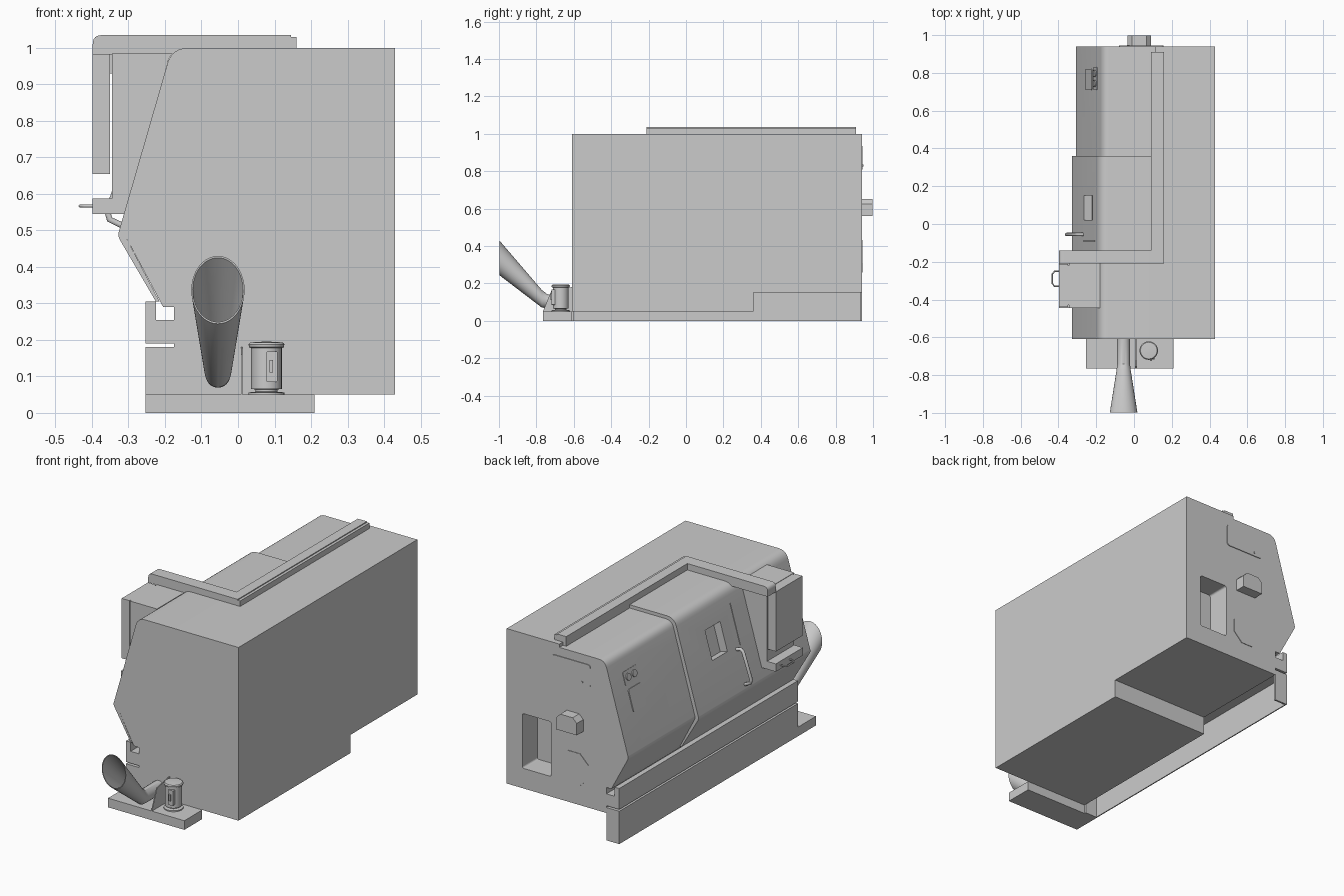
import bpy, bmesh, math
from mathutils import Vector

if "Cube" in bpy.data.objects:
    bpy.data.objects.remove(bpy.data.objects["Cube"])

SLOPE = 0.289                      # lean of the side hood
TILT = math.atan(SLOPE)


def mesh(name, bm, smooth=False):
    bmesh.ops.recalc_face_normals(bm, faces=bm.faces)
    me = bpy.data.meshes.new(name)
    bm.to_mesh(me)
    bm.free()
    ob = bpy.data.objects.new(name, me)
    bpy.context.collection.objects.link(ob)
    if smooth:
        bpy.ops.object.select_all(action='DESELECT')
        ob.select_set(True)
        bpy.context.view_layer.objects.active = ob
        bpy.ops.object.shade_smooth_by_angle(angle=math.radians(35))
    return ob


def fillet(pts, n=6):
    """Round 2D corners given as (x, y, radius)."""
    out = []
    for i, p in enumerate(pts):
        c = Vector(p[:2])
        if len(p) < 3:
            out.append(c)
            continue
        a = (Vector(pts[i - 1][:2]) - c).normalized()
        b = (Vector(pts[(i + 1) % len(pts)][:2]) - c).normalized()
        d = p[2] / math.tan(a.angle(b) / 2)
        s, e = c + a * d, c + b * d
        for k in range(n + 1):
            t = k / n
            out.append(s * (1 - t) ** 2 + c * 2 * t * (1 - t) + e * t * t)
    return out


def prism(name, pts, axis, lo, hi, smooth=False):
    """Extrude a 2D profile along an axis."""
    place = {'x': lambda p, d: (d, p[0], p[1]),
             'y': lambda p, d: (p[0], d, p[1]),
             'z': lambda p, d: (p[0], p[1], d)}[axis]
    bm = bmesh.new()
    f = bm.faces.new([bm.verts.new(place(p, lo)) for p in fillet(pts)])
    r = bmesh.ops.extrude_face_region(bm, geom=[f])
    move = Vector(place((0, 0), hi - lo))
    bmesh.ops.translate(bm, vec=move, verts=[v for v in r['geom'] if isinstance(v, bmesh.types.BMVert)])
    return mesh(name, bm, smooth)


def box(name, x0, x1, y0, y1, z0, z1):
    return prism(name, [(x0, y0), (x1, y0), (x1, y1), (x0, y1)], 'z', z0, z1)


def rrect(a0, a1, b0, b1, r):
    return [(a0, b0, r), (a1, b0, r), (a1, b1, r), (a0, b1, r)]


def on_slope(ob, z, y, rear=False):
    """Lay a part modelled at the origin (outward = -x) on the leaning hood."""
    ob.rotation_euler.y = TILT
    ob.location = (-0.181 - (1 - z) * SLOPE + (0.02 if rear else 0), y, z)
    return ob


def cut(ob, cutter):
    m = ob.modifiers.new('cut', 'BOOLEAN')
    m.operation, m.solver, m.object = 'DIFFERENCE', 'EXACT', cutter
    cutter.hide_render = True
    cutter.hide_viewport = True


def loft(name, rings, n=32, capped=True):
    """Skin rings of (centre, u, v) where u and v are the half axes."""
    bm = bmesh.new()
    loops = []
    for c, u, v in rings:
        c, u, v = Vector(c), Vector(u), Vector(v)
        loops.append([bm.verts.new(c + u * math.cos(2 * math.pi * k / n) + v * math.sin(2 * math.pi * k / n))
                      for k in range(n)])
    for a, b in zip(loops, loops[1:]):
        for k in range(n):
            bm.faces.new((a[k], a[(k + 1) % n], b[(k + 1) % n], b[k]))
    if capped:
        bm.faces.new(loops[0])
        bm.faces.new(loops[-1])
    return mesh(name, bm, True)


def lathe(name, x, y, prof, n=32):
    return loft(name, [((x, y, z), (r, 0, 0), (0, r, 0)) for r, z in prof], n)


def tube(name, pts, r):
    cu = bpy.data.curves.new(name, 'CURVE')
    cu.dimensions, cu.bevel_depth, cu.bevel_resolution = '3D', r, 3
    cu.use_fill_caps = True
    s = cu.splines.new('POLY')
    s.points.add(len(pts) - 1)
    for p, q in zip(s.points, pts):
        p.co = (*q, 1)
    ob = bpy.data.objects.new(name, cu)
    bpy.context.collection.objects.link(ob)


# Main housing and the thicker front hood shell
body = prism('main_housing', [(0.43, 0.05), (0.43, 1), (0.11, 1), (0.11, 0.982), (-0.166, 0.982, 0.05),
                              (-0.309, 0.485, 0.03), (-0.205, 0.29), (-0.175, 0.29), (-0.175, 0.05)],
             'y', -0.61, 0.94, True)
hood = prism('front_hood', [(0.11, 1), (-0.181, 1, 0.06), (-0.33, 0.485, 0.03), (-0.225, 0.305), (-0.215, 0.305),
                            (-0.309, 0.485, 0.03), (-0.166, 0.982, 0.05), (0.11, 0.982)],
             'y', -0.61, 0.36, True)
cut(body, box('underside_cutter', -0.4, 0.6, 0.36, 1.1, -0.1, 0.15))
cut(body, prism('rear_recess_cutter', rrect(0.16, 0.335, 0.26, 0.56, 0.012), 'y', 0.81, 1.05))
for target in (body, hood):
    cut(target, on_slope(box('window_cutter', -0.1, 0.045, -0.065, 0.065, -0.08, 0.08), 0.785, 0.085))

# Left skirt: channelled upper rail, hollow lower panel
prism('upper_skirt', [(-0.253, 0.19), (-0.253, 0.305), (-0.225, 0.305), (-0.225, 0.255), (-0.175, 0.255),
                      (-0.175, 0.19)], 'y', -0.61, 0.94)
prism('lower_skirt', [(-0.253, 0), (-0.253, 0.18), (-0.175, 0.18), (-0.175, 0.17), (-0.247, 0.17), (-0.247, 0)],
      'y', -0.61, 0.94)
box('skirt_rear_end', -0.247, -0.175, 0.93, 0.94, 0, 0.17)
box('skirt_front_end', -0.247, -0.175, -0.61, -0.6, 0, 0.17)
box('front_step', -0.253, 0.21, -0.765, -0.61, 0, 0.05)

# Roof conduit, bent over to the hanging display
box('roof_conduit', 0.09, 0.145, -0.14, 0.91, 0.98, 1.035)
box('roof_conduit_flange', 0.145, 0.16, -0.21, 0.91, 0.99, 1.03)
prism('cross_conduit', [(-0.398, 0.983), (0.145, 0.983), (0.145, 1.035), (-0.398, 1.035, 0.025)],
      'y', -0.21, -0.14, True)
prism('display_support', [(-0.345, 0.985), (-0.345, 0.588), (-0.398, 0.588), (-0.398, 0.545), (-0.31, 0.545),
                          (-0.19, 0.97), (-0.18, 0.985)], 'y', -0.445, -0.21)
box('display_screen', -0.398, -0.35, -0.44, -0.212, 0.655, 0.983)
box('display_hanger', -0.352, -0.34, -0.43, -0.22, 0.93, 0.983)
tube('shelf_handle', [(-0.395, -0.33, 0.567), (-0.42, -0.33, 0.567), (-0.433, -0.315, 0.567),
                      (-0.433, -0.265, 0.567), (-0.42, -0.25, 0.567), (-0.395, -0.25, 0.567)], 0.004)

# Hood fittings: grab bar, hinge strip, edge rib, controls
tube('grab_bar', [(-0.255, -0.055, 0.69), (-0.295, -0.055, 0.70), (-0.308, -0.055, 0.69), (-0.357, -0.055, 0.55),
                  (-0.352, -0.055, 0.53), (-0.31, -0.055, 0.51)], 0.009)
on_slope(box('hinge_strip', -0.003, 0.005, -0.003, 0.003, -0.11, 0.11), 0.81, -0.09)
on_slope(prism('control_plate', rrect(-0.055, 0.055, -0.065, 0.055, 0.012), 'x', -0.004, 0.005), 0.74, 0.765, True)
on_slope(prism('knob_plate', rrect(-0.06, 0.06, -0.035, 0.035, 0.006), 'x', -0.002, 0.005), 0.85, 0.77, True)
for i, dy in enumerate((-0.026, 0.026)):
    on_slope(loft('knob_%d' % (i + 1), [((d, dy, 0), (0, 0.019, 0), (0, 0, 0.019)) for d in (0.004, -0.008)], 20),
             0.85, 0.77, True)

# Rear fittings
prism('rear_hatch', rrect(-0.08, 0.155, 0.81, 0.935, 0.018), 'y', 0.938, 0.944)
loft('rear_hatch_latch', [((-0.03, y, 0.83), (0.006, 0, 0), (0, 0, 0.006)) for y in (0.94, 0.948)], 12)
prism('rear_socket', [(-0.035, 0.56), (0.09, 0.56), (0.09, 0.625), (0.065, 0.65), (-0.01, 0.65), (-0.035, 0.625)],
      'y', 0.93, 0.997)
prism('rear_octagon_plate', [(0.02 + 0.095 * math.cos(math.pi * (k + .5) / 4),
                              0.345 + 0.095 * math.sin(math.pi * (k + .5) / 4)) for k in range(8)],
      'y', 0.93, 0.943)

# Flared chute at the front (outer skin, then back down the inside)
X = -0.055
chute = [(-0.60, 0.105, 0.034, 0.036), (-0.74, 0.105, 0.034, 0.036), (-0.77, 0.117, 0.037, 0.047),
         (-0.998, 0.337, 0.073, 0.093), (-0.998, 0.337, 0.069, 0.088), (-0.78, 0.127, 0.032, 0.042)]
loft('flared_chute', [((X, y, z), (rx, 0, 0), (0, 0, rz)) for y, z, rx, rz in chute], 40)

# Divider fin and canister on the step
prism('divider_fin', [(-0.765, 0.05), (-0.72, 0.16), (-0.61, 0.18), (-0.61, 0.05)], 'x', 0.008, 0.013)
lathe('canister', 0.078, -0.67, [(0.049, 0.05), (0.049, 0.056), (0.03, 0.058), (0.03, 0.064), (0.042, 0.066),
                                 (0.042, 0.178), (0.048, 0.18), (0.049, 0.188), (0.044, 0.193), (0.012, 0.195)])
prism('canister_plate', rrect(0.078, 0.108, 0.085, 0.168, 0.004), 'y', -0.718, -0.69)
box('canister_latch', 0.086, 0.096, -0.725, -0.71, 0.11, 0.145)
